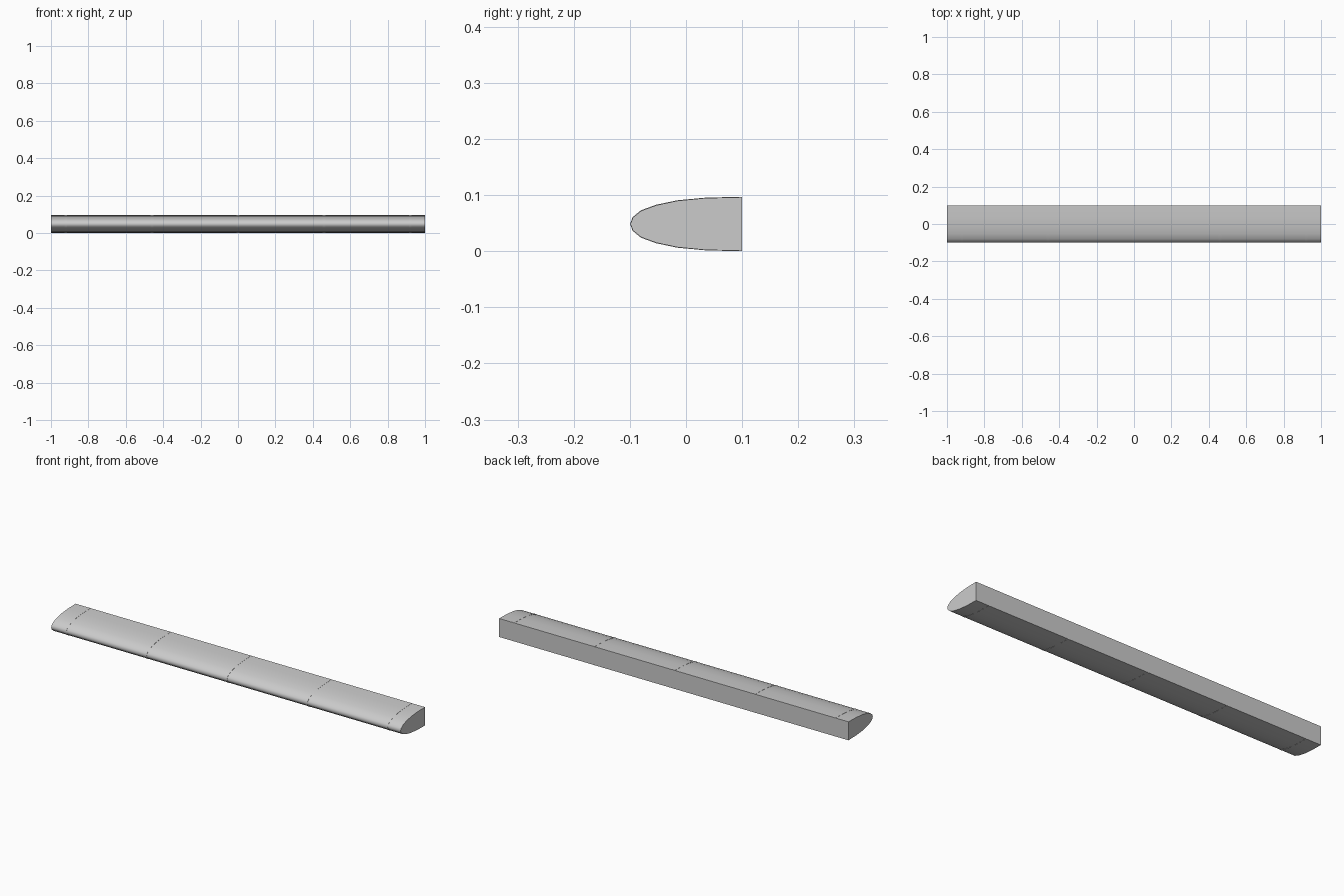
import bpy, bmesh

if "Cube" in bpy.data.objects:
    bpy.data.objects.remove(bpy.data.objects["Cube"])

MID = 0.0485
# Upper half of the rounded-nose section: (y, height above mid line)
HALF = [(0.10, 0.0478), (0.035, 0.0463), (-0.015, 0.0415), (-0.053, 0.0335),
        (-0.080, 0.0235), (-0.0945, 0.0115)]
NOSE = (-0.0990, 0.0)


def section(grow=0.0, back=0.1):
    pts = [(min(y - grow * (y < 0), back), h + grow) for y, h in HALF]
    nose = [(NOSE[0] - grow, 0.0)]
    return pts + nose + [(y, -h) for y, h in reversed(pts)]


def extrude_section(name, x0, x1, pts):
    bm = bmesh.new()
    face = bm.faces.new([bm.verts.new((x0, y, MID + h)) for y, h in pts])
    res = bmesh.ops.extrude_face_region(bm, geom=[face])
    moved = [v for v in res["geom"] if isinstance(v, bmesh.types.BMVert)]
    bmesh.ops.translate(bm, verts=moved, vec=(x1 - x0, 0, 0))
    bmesh.ops.recalc_face_normals(bm, faces=bm.faces)
    me = bpy.data.meshes.new(name)
    bm.to_mesh(me)
    bm.free()
    ob = bpy.data.objects.new(name, me)
    bpy.context.collection.objects.link(ob)
    bpy.ops.object.select_all(action='DESELECT')
    ob.select_set(True)
    bpy.context.view_layer.objects.active = ob
    bpy.ops.object.shade_smooth_by_angle(angle=0.9)
    return ob


# Long bar with a rounded front and flat back
extrude_section("bar", -1.0, 1.0, section())

# Slightly raised joint bands along the bar
for i in range(5):
    x = -0.92 + 0.46 * i
    extrude_section(f"joint_band_{i + 1}", x - 0.007, x + 0.007,
                    section(0.0007, 0.0995))
